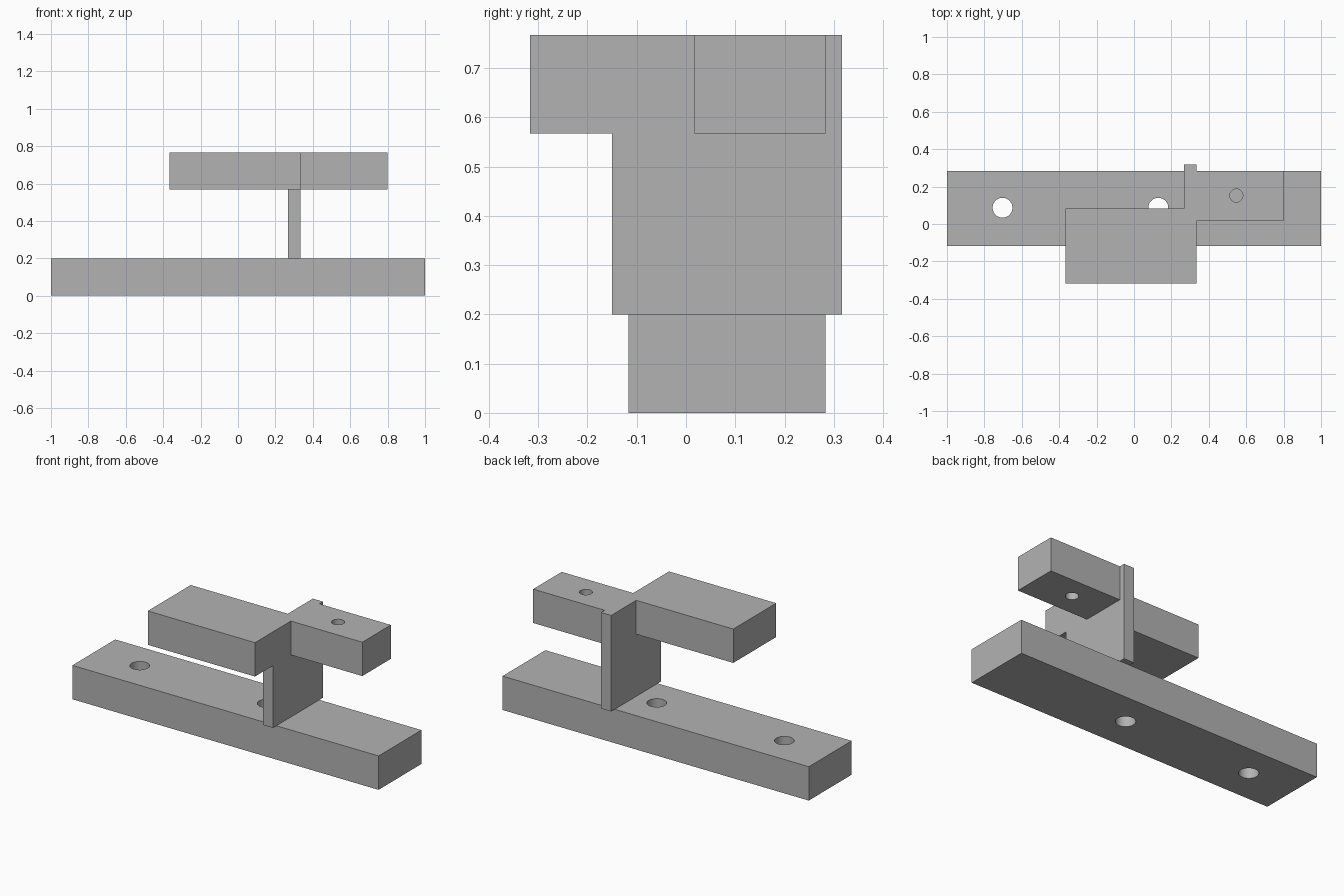
import bpy
import bmesh
from mathutils import Matrix, Vector

cube = bpy.data.objects.get("Cube")
if cube:
    bpy.data.objects.remove(cube, do_unlink=True)

grey = bpy.data.materials.new("plain grey")
grey.use_nodes = True
grey.diffuse_color = (0.45, 0.45, 0.45, 1)
grey.node_tree.nodes["Principled BSDF"].inputs["Base Color"].default_value = grey.diffuse_color


def finish(name, bm):
    mesh = bpy.data.meshes.new(name)
    bm.to_mesh(mesh)
    bm.free()
    mesh.materials.append(grey)
    obj = bpy.data.objects.new(name, mesh)
    bpy.context.collection.objects.link(obj)
    return obj


def box(name, low, high):
    low, high = Vector(low), Vector(high)
    bm = bmesh.new()
    bmesh.ops.create_cube(bm, size=1, matrix=Matrix.Translation((low + high) / 2)
                          @ Matrix.Diagonal((high - low).to_4d()))
    return finish(name, bm)


def pin(name, x, y, z, radius):
    bm = bmesh.new()
    bmesh.ops.create_cone(bm, cap_ends=True, segments=48, radius1=radius, radius2=radius,
                          depth=0.4, matrix=Matrix.Translation((x, y, z)))
    return finish(name, bm)


def combine(target, tool, operation):
    """Apply a boolean and remove the tool object."""
    mod = target.modifiers.new("combine", 'BOOLEAN')
    mod.operation, mod.solver, mod.object = operation, 'EXACT', tool
    bpy.context.view_layer.objects.active = target
    bpy.ops.object.modifier_apply(modifier=mod.name)
    bpy.data.objects.remove(tool, do_unlink=True)


# Base bar with two through holes
base = box("base_bar", (-1, -0.117, 0), (1, 0.283, 0.2))
for x in (-0.703, 0.13):
    combine(base, pin("base_hole", x, 0.087, 0.1, 0.053), 'DIFFERENCE')

# Upright web carrying a wide arm and a narrow drilled arm
bracket = box("upright_bracket", (0.267, -0.15, 0.2), (0.333, 0.317, 0.767))
combine(bracket, box("wide_arm", (-0.367, -0.317, 0.567), (0.333, 0.083, 0.767)), 'UNION')
combine(bracket, box("narrow_arm", (0.3, 0.017, 0.567), (0.8, 0.283, 0.767)), 'UNION')
combine(bracket, pin("arm_hole", 0.547, 0.152, 0.667, 0.035), 'DIFFERENCE')

# Smooth hole walls, crisp block edges
for obj in (base, bracket):
    bpy.ops.object.select_all(action='DESELECT')
    obj.select_set(True)
    bpy.context.view_layer.objects.active = obj
    bpy.ops.object.shade_smooth_by_angle()
